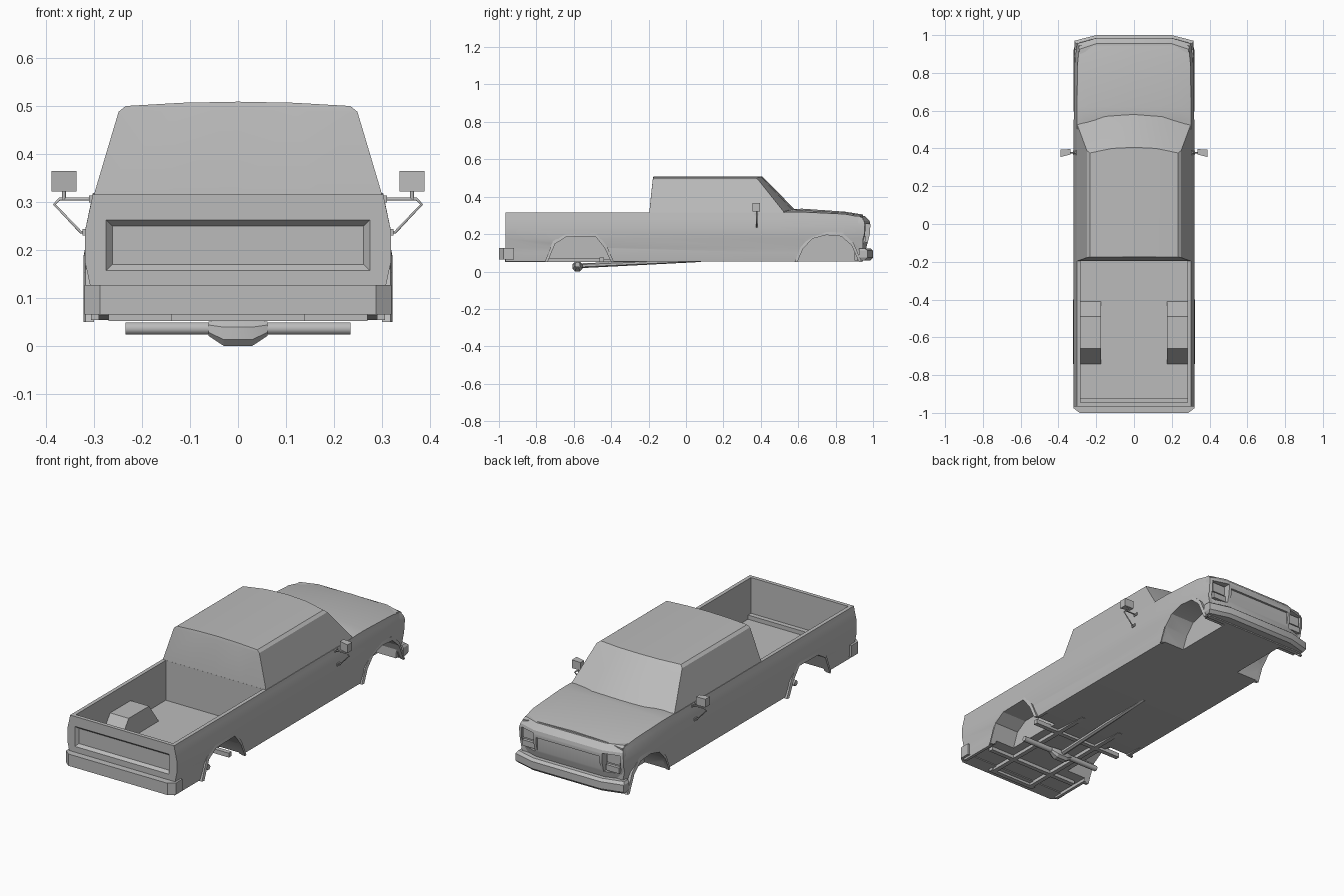
import bpy, bmesh
from mathutils import Vector

if "Cube" in bpy.data.objects:
    bpy.data.objects.remove(bpy.data.objects["Cube"], do_unlink=True)

GREY = (0.5, 0.5, 0.5, 1)
paint = bpy.data.materials.new("plain_grey")
paint.use_nodes = True
paint.diffuse_color = GREY
paint.node_tree.nodes["Principled BSDF"].inputs["Base Color"].default_value = GREY


def finish(ob):
    ob.data.materials.append(paint)
    bpy.context.scene.collection.objects.link(ob)
    return ob


def loft(name, rings):
    """Skin closed rings of points; ends are capped in rows across the ring."""
    bm = bmesh.new()
    vs = [[bm.verts.new(p) for p in r] for r in rings]
    n = len(rings[0])
    for a, b in zip(vs, vs[1:]):
        for i in range(n):
            bm.faces.new((a[i], a[(i + 1) % n], b[(i + 1) % n], b[i]))
    for r in (vs[0], vs[-1]):
        for k in range(n // 2):
            f = list(dict.fromkeys((r[k], r[k + 1], r[n - 2 - k], r[n - 1 - k])))
            if len(f) > 2:
                bm.faces.new(f)
    bmesh.ops.recalc_face_normals(bm, faces=bm.faces)
    me = bpy.data.meshes.new(name)
    bm.to_mesh(me)
    bm.free()
    return finish(bpy.data.objects.new(name, me))


def prism(name, x0, x1, yz):
    return loft(name, [[(x, y, z) for y, z in yz] for x in (x0, x1)])


def box(name, x0, x1, y0, y1, z0, z1):
    return prism(name, x0, x1, [(y0, z0), (y0, z1), (y1, z1), (y1, z0)])


def boolean(ob, tool, op='DIFFERENCE'):
    mod = ob.modifiers.new("cut", 'BOOLEAN')
    mod.object, mod.operation, mod.solver = tool, op, 'EXACT'
    bpy.context.view_layer.update()
    me = bpy.data.meshes.new_from_object(ob.evaluated_get(bpy.context.evaluated_depsgraph_get()))
    ob.modifiers.clear()
    ob.data = me
    bpy.data.objects.remove(tool, do_unlink=True)


def rod(name, pts, radius):
    cu = bpy.data.curves.new(name, 'CURVE')
    cu.dimensions, cu.bevel_depth, cu.bevel_resolution = '3D', radius, 1
    cu.use_fill_caps = True
    sp = cu.splines.new('POLY')
    sp.points.add(len(pts) - 1)
    for p, q in zip(sp.points, pts):
        p.co = (*q, 1)
    return finish(bpy.data.objects.new(name, cu))


def mirrored(half):
    """Half outline in x, y, z continued to the other side."""
    return half + [(-x, y, z) for x, y, z in reversed(half) if x]


# Main body: side section swept along the truck, with the hood crown
SIDE = [(.306, .054), (.31, .1), (.309, .128), (.319, .175), (.319, .24), (.308, .29), (.303, .315)]
STATIONS = [  # y, width scale, fender top, hood edge x, hood edge z, crown z
    (-.965, 1, .315, .25, .315, .315),
    (.5, 1, .315, .25, .315, .315),
    (.55, 1, .318, .245, .327, .332),
    (.62, .998, .318, .235, .328, .336),
    (.85, .985, .307, .21, .315, .32),
    (.945, .955, .288, .2, .3, .305)]
rings = []
for y, s, top, hx, hz, crown in STATIONS:
    half = [(x * s, y, z if z <= .24 else .24 + (z - .24) * (top - .24) / .075) for x, z in SIDE]
    rings.append(mirrored(half + [(hx, y, hz), (0, y, crown)]))
body = loft("body", rings)

# Load bed with wheel housings
boolean(body, box("bed_cut", -.283, .283, -.945, -.197, .105, .4))
for s in (1, -1):
    housing = [(-.74, .09), (-.74, .105), (-.66, .215), (-.49, .215), (-.41, .105), (-.41, .09)]
    boolean(body, prism("housing", s * .175, s * .295, housing), 'UNION')

# Recess under the bed
boolean(body, prism("under_cut", -.29, .29, [(-1, .02), (-1, .07), (-.5, .07), (-.24, .05), (-.24, .02)]))

# Wheel arches and their raised lips
REAR_ARCH = [(-.74, .05), (-.7, .148), (-.64, .185), (-.485, .188), (-.435, .125), (-.4, .05)]
FRONT_ARCH = [(.595, .05), (.625, .12), (.675, .175), (.75, .195), (.83, .188), (.885, .14), (.925, .05)]
for label, arch, lip_x in (("rear", REAR_ARCH, .322), ("front", FRONT_ARCH, .319)):
    mid = (arch[0][0] + arch[-1][0]) / 2
    outer = [(mid + (y - mid) * 1.09, .05 + (z - .05) * 1.14) for y, z in arch]
    cut = [(arch[0][0], .02)] + arch + [(arch[-1][0], .02)]
    for s, side in ((1, "left"), (-1, "right")):
        boolean(body, prism("arch_cut", s * .178, s * .4, cut))
        loft(f"{label}_arch_lip_{side}", [
            [(s * .3, *i), (s * lip_x, *i), (s * (lip_x - .004), *o), (s * .3, *o)]
            for i, o in list(zip(arch, outer))])

# Tailgate panel with sloping recess
panel = [[(x * w, y, z) for x, z in ((-1, a), (-1, b), (1, b), (1, a))]
         for y, w, a, b in ((-.97, .279, .153, .267), (-.95, .262, .17, .25))]
boolean(body, loft("tailgate_cut", panel))

# Cab: curved windscreen, tapering sides, crowned roof
CAB = [  # z at side, centre z, half width, rear y, corner y, mid y, centre y
    (.31, .31, .302, -.197, .53, .588, .603),
    (.488, .492, .249, -.178, .388, .416, .424),
    (.5, .509, .234, -.174, .376, .4, .406)]
rings = []
for z, zc, w, back, corner, mid, centre in CAB:
    zm = z + (zc - z) * .75
    front = mirrored([(w, corner, z), (w * .5, mid, zm), (0, centre, zc)])
    rings.append(front + [(x, back, h) for x, y, h in reversed(front)])
loft("cab", rings)


# Nose and bumpers: bowed plans stacked in height
def bowed(name, levels, back, bow=.03):
    rings = []
    for z, y, w in levels:
        front = mirrored([(w, y - bow, z), (.2, y, z)])
        rings.append(front + [(x, back, z) for x, _, _ in reversed(front)])
    return loft(name, rings)


nose = bowed("nose", [(.06, .945, .29), (.13, .965, .295), (.2, .983, .304),
                      (.25, .986, .303), (.27, .982, .298), (.298, .955, .289)], .9)
boolean(nose, box("grille_cut", -.185, .185, .974, 1.1, .15, .235))
for s, side in ((1, "left"), (-1, "right")):
    boolean(nose, box("lamp_cut", s * .2, s * .288, .945, 1.1, .155, .255))
    box("headlamp_" + side, s * .206, s * .282, .93, .953, .2, .25)
    box("turn_lamp_" + side, s * .206, s * .282, .93, .961, .16, .19)
bowed("front_bumper", [(.06, .985, .308), (.075, 1, .316), (.112, 1, .316), (.124, .985, .308)], .925)
rear = [[(.32, -.92, z), (.32, -.975, z), (.288, -1, z)] for z in (.065, .127)]
loft("rear_bumper", [mirrored(r) for r in rear])

# Ladder frame under the bed
for s, side in ((1, "left"), (-1, "right")):
    box("frame_rail_" + side, s * .108, s * .132, -.96, -.25, .052, .075)
for i, y in enumerate((-.955, -.8, -.45)):
    w = .14 if i == 0 else .27
    box(f"cross_member_{i + 1}", -w, w, y - .012, y + .012, .052, .075)

# Rear axle, differential and drive shaft
rod("rear_axle", [(-.235, -.58, .036), (.235, -.58, .036)], .0145)
diff = []
for x, r in ((-.062, .015), (-.03, .026), (.03, .026), (.062, .015)):
    c = .036 if r < .02 else .026
    diff.append([(x, -.58 + r * a, c + r * b) for a, b in
                 ((-1, -.5), (-1, .5), (-.5, 1), (.5, 1), (1, .5), (1, -.5), (.5, -1), (-.5, -1))])
loft("differential", diff)
shaft = [[(a * r, y, z + b * r) for a, b in ((-1, -.5), (-1, .5), (0, 1), (1, .5), (1, -.5), (0, -1))]
         for y, z, r in ((-.58, .03, .013), (.08, .06, .009))]
loft("drive_shaft", shaft)

# Door mirrors on tubular brackets
for s, side in ((1, "left"), (-1, "right")):
    y = .378
    rod("mirror_bracket_" + side, [(s * x, y, z) for x, z in
        ((.3, .306), (.372, .306), (.383, .295), (.328, .237), (.31, .237))], .0035)
    rod("mirror_post_" + side, [(s * .363, y, .304), (s * .363, y, .325)], .004)
    for z in (.306, .237):
        box("bracket_foot_" + side, s * .3, s * (.311 if z > .3 else .324), y - .012, y + .012, z - .007, z + .007)
    loft("mirror_" + side, [[(s * x, yy + (x - .337) * -.25, z) for x, yy in
        ((.337, .368), (.337, .396), (.389, .408), (.389, .368))] for z in (.322, .365)])

# Smooth shading with sharp creases
bpy.ops.object.select_all(action='DESELECT')
for ob in bpy.context.scene.objects:
    if ob.type == 'MESH':
        ob.select_set(True)
        bpy.context.view_layer.objects.active = ob
bpy.ops.object.shade_smooth_by_angle(angle=.35)
